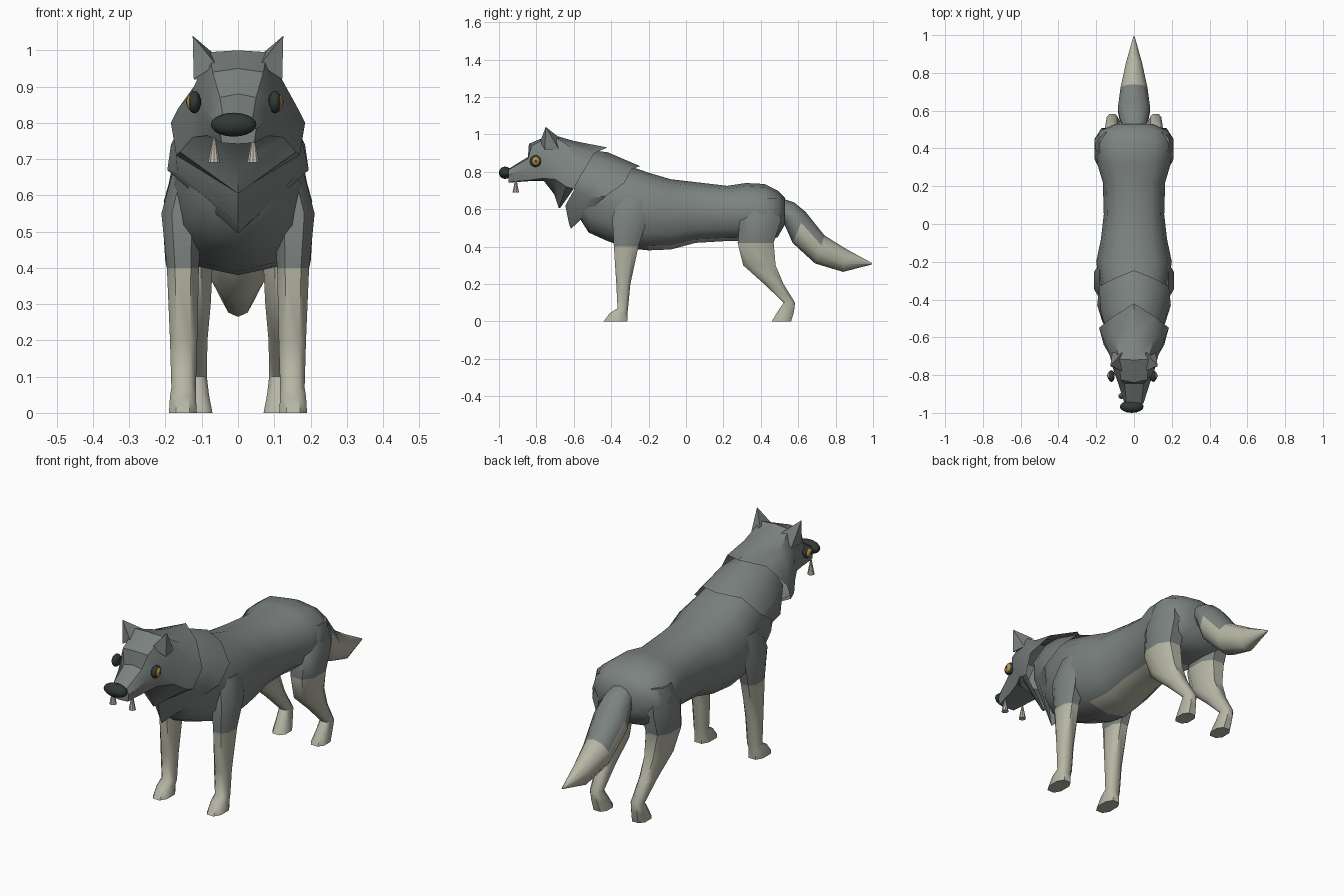
import bpy, bmesh, math
from mathutils import Vector, Matrix

if "Cube" in bpy.data.objects:
    bpy.data.objects.remove(bpy.data.objects["Cube"])


def material(name, rgb):
    m = bpy.data.materials.new(name)
    m.diffuse_color = (*rgb, 1)
    m.use_nodes = True
    m.node_tree.nodes["Principled BSDF"].inputs["Base Color"].default_value = m.diffuse_color
    return m


GREY = material("grey_fur", (0.20, 0.225, 0.215))
PALE = material("pale_fur", (0.47, 0.47, 0.38))
DARK = material("dark_nose", (0.03, 0.042, 0.036))
GOLD = material("gold_iris", (0.50, 0.29, 0.05))
TOOTH = material("tooth", (0.56, 0.50, 0.42))


def finish(name, bm, mats, rule=None, angle=50):
    bmesh.ops.recalc_face_normals(bm, faces=bm.faces)
    bm.normal_update()
    for f in bm.faces:
        if rule and rule(f.calc_center_median(), f.normal):
            f.material_index = 1
    me = bpy.data.meshes.new(name)
    bm.to_mesh(me)
    bm.free()
    for m in mats:
        me.materials.append(m)
    ob = bpy.data.objects.new(name, me)
    bpy.context.collection.objects.link(ob)
    bpy.ops.object.select_all(action='DESELECT')
    bpy.context.view_layer.objects.active = ob
    ob.select_set(True)
    bpy.ops.object.shade_smooth_by_angle(angle=math.radians(angle))
    return ob


def loft(name, rings, mats, rule=None, caps=(True, True), angle=50):
    bm = bmesh.new()
    rows = [[bm.verts.new(p) for p in r] for r in rings]
    n = len(rows[0])
    for a, b in zip(rows, rows[1:]):
        for i in range(n):
            j = (i + 1) % n
            bm.faces.new((a[i], a[j], b[j], b[i]))
    if caps[0]:
        bm.faces.new(rows[0])
    if caps[1]:
        bm.faces.new(rows[-1])
    return finish(name, bm, mats, rule, angle)


def oval(a, b, hw, x=0.0, n=12, power=0.85):
    """Ring whose (y, z) ends are a and b, with half width hw around x."""
    a, b = Vector(a), Vector(b)
    mid, half = (a + b) / 2, (a - b) / 2
    pts = []
    for i in range(n):
        t = math.tau * (i + 0.5) / n if n == 8 else math.tau * i / n
        c, s = math.cos(t), math.sin(t)
        c = math.copysign(abs(c) ** power, c)
        s = math.copysign(abs(s) ** power, s)
        p = mid + half * c
        pts.append((x + hw * s, p.x, p.y))
    return pts


def mirrored(half):
    """Closed ring from a half profile running top centre to bottom centre."""
    return half + [(-x, y, z) for x, y, z in half[-2:0:-1]]


# Torso: y, top, bottom, half width
torso = [(-.60, .84, .60, .08), (-.52, .85, .475, .13), (-.42, .87, .43, .165),
         (-.30, .83, .39, .185), (-.20, .795, .38, .20), (-.08, .76, .385, .175),
         (.05, .745, .42, .16), (.22, .725, .43, .165), (.32, .74, .43, .195),
         (.42, .735, .43, .205), (.49, .70, .45, .185), (.53, .66, .52, .10)]
loft("torso", [oval((y, t), (y, b), w) for y, t, b, w in torso], [GREY, PALE],
     lambda c, n: n.z < -0.8 and -0.22 < c.y < 0.34)

# Tail, pale at the tip and along the underside
tail = [((.48, .67), (.50, .57), .05), ((.58, .635), (.535, .50), .08),
        ((.64, .585), (.57, .42), .09), ((.74, .46), (.69, .31), .075),
        ((.86, .385), (.84, .265), .045), ((.995, .312), (.995, .305), .003)]
loft("tail", [oval(a, b, w, n=10, power=1) for a, b, w in tail], [GREY, PALE],
     lambda c, n: c.y > 0.74 or c.z < 0.445)

# Legs: z, front y, back y, x centre, half width
front_leg = [(.66, -.37, -.18, .13, .055), (.55, -.40, -.20, .155, .06),
             (.40, -.39, -.25, .152, .047), (.20, -.375, -.295, .15, .04),
             (.07, -.368, -.308, .15, .036), (.045, -.41, -.31, .152, .038),
             (.0, -.445, -.31, .152, .041)]
back_leg = [(.66, .34, .49, .12, .07), (.54, .28, .515, .137, .076),
            (.42, .27, .475, .135, .07), (.30, .30, .485, .125, .053),
            (.20, .415, .525, .12, .038), (.10, .52, .585, .115, .031),
            (.05, .485, .58, .112, .034), (.0, .455, .565, .108, .04)]
for part, rows in (("front_leg", front_leg), ("back_leg", back_leg)):
    for side, tag in ((1, "left"), (-1, "right")):
        loft(f"{part}_{tag}",
             [oval((f, z), (b, z), w, side * x, 8, 0.8) for z, f, b, x, w in rows],
             [GREY, PALE], lambda c, n: c.z < 0.42)

# Head with muzzle, flaring back into a pointed ruff
head = [
    [(0, -.95, .815), (.04, -.95, .81), (.05, -.95, .78), (.045, -.95, .745), (0, -.95, .742)],
    [(0, -.845, .88), (.05, -.845, .87), (.085, -.84, .83), (.065, -.84, .755), (0, -.84, .75)],
    [(0, -.84, .95), (.07, -.825, .94), (.107, -.78, .86), (.085, -.77, .765), (0, -.735, .752)],
    [(0, -.72, 1.0), (.08, -.715, .995), (.13, -.69, .88), (.125, -.70, .76), (0, -.705, .68)],
    [(0, -.60, .965), (.10, -.61, .93), (.165, -.60, .84), (.16, -.64, .72), (0, -.68, .605)],
    [(0, -.42, .93), (.11, -.49, .90), (.185, -.55, .80), (.17, -.60, .71), (0, -.67, .61)]]
loft("head", [mirrored(r) for r in head], [GREY], caps=(True, False), angle=40)

# Second ruff over the shoulders
ruff = [
    [(0, -.55, .92), (.09, -.55, .88), (.14, -.58, .78), (.12, -.60, .70), (0, -.645, .62)],
    [(0, -.42, .905), (.11, -.44, .86), (.175, -.47, .76), (.167, -.52, .66), (0, -.625, .52)],
    [(0, -.245, .83), (.11, -.29, .815), (.185, -.33, .74), (.195, -.43, .67), (0, -.615, .495)]]
loft("shoulder_ruff", [mirrored(r) for r in ruff], [GREY], caps=(False, False), angle=40)

# Ears
for side, tag in ((1, "left"), (-1, "right")):
    bm = bmesh.new()
    base = [(.06, -.78, .96), (.122, -.755, .92), (.115, -.68, .92), (.06, -.68, .985)]
    vs = [bm.verts.new((side * x, y, z)) for x, y, z in base]
    tip = bm.verts.new((side * .125, -.75, 1.04))
    for i in range(4):
        bm.faces.new((vs[i], vs[(i + 1) % 4], tip))
    bm.faces.new(vs)
    finish(f"ear_{tag}", bm, [GREY], angle=30)


def ball(name, loc, size, mat):
    bm = bmesh.new()
    bmesh.ops.create_uvsphere(bm, u_segments=16, v_segments=10, radius=1)
    bmesh.ops.transform(bm, matrix=Matrix.Translation(loc) @ Matrix.Diagonal((*size, 1)),
                        verts=bm.verts)
    finish(name, bm, [mat])


# Nose and eyes (socket, iris, pupil)
ball("nose", (-.012, -.967, .795), (.063, .033, .033), DARK)
for x, side, tag in ((.102, 1, "left"), (-.12, -1, "right")):
    ball(f"eye_{tag}", (x, -.805, .857), (.018, .031, .031), DARK)
    ball(f"iris_{tag}", (x + side * .008, -.803, .857), (.014, .021, .023), GOLD)
    ball(f"pupil_{tag}", (x + side * .0155, -.803, .857), (.008, .009, .011), DARK)

# Fangs
for x, tag in ((.042, "left"), (-.066, "right")):
    bm = bmesh.new()
    bmesh.ops.create_cone(bm, cap_ends=True, segments=10, radius1=.017, radius2=.004, depth=.07,
                          matrix=Matrix.Translation((x, -.91, .725)))
    finish(f"fang_{tag}", bm, [TOOTH], angle=30)
